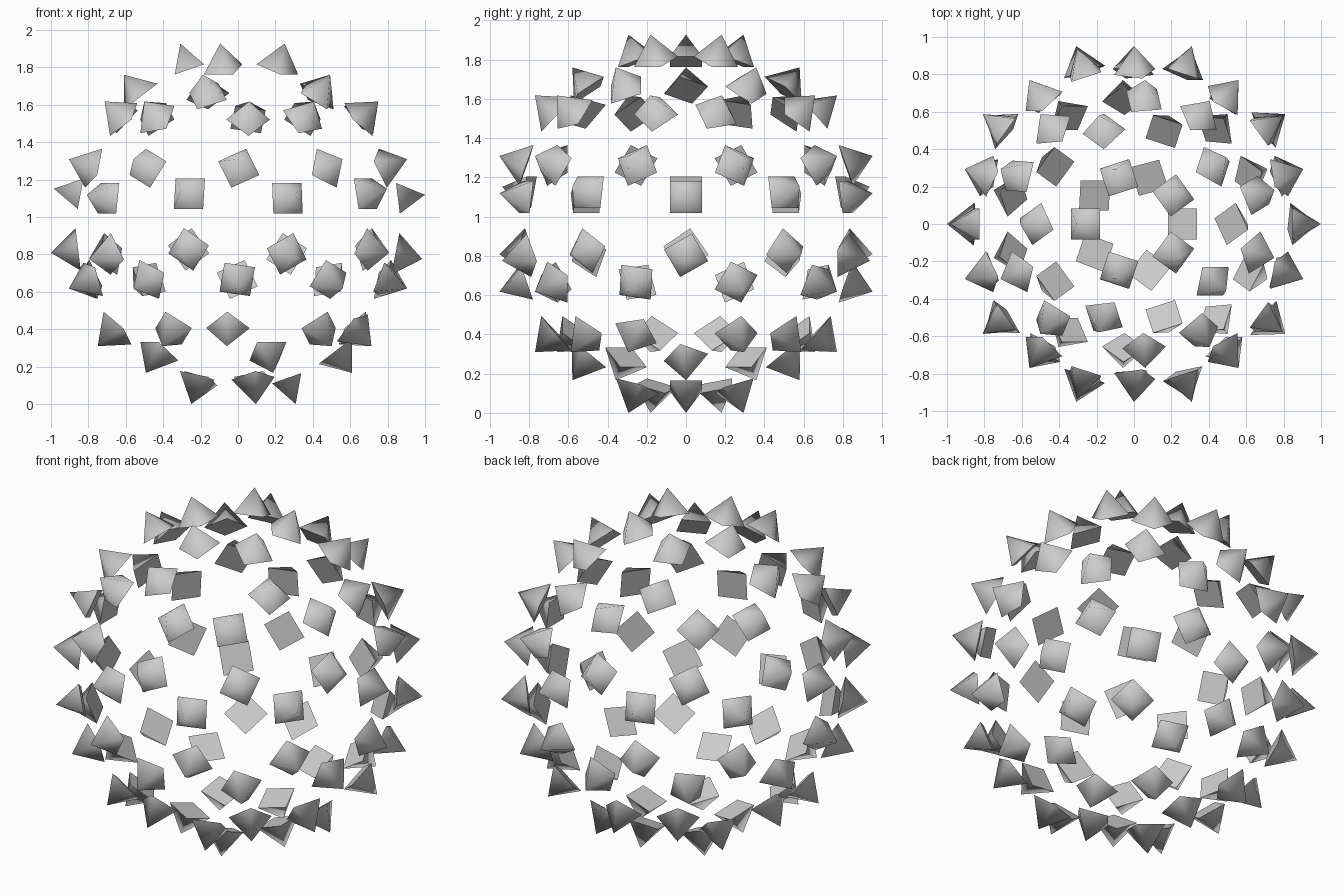
import bpy, bmesh
from mathutils import Vector

if "Cube" in bpy.data.objects:
    bpy.data.objects.remove(bpy.data.objects["Cube"])

SCALE = 0.917      # radius of the guide sphere carrying the pyramids
HALF = 0.0825      # half side of a pyramid base
HEIGHT = 0.146     # pyramid height
CENTRE = Vector((0, 0, 0.965))


def add_pyramid(bm, tri, edge):
    """Square pyramid on a guide triangle, base lined up with one edge."""
    a, b, c = tri
    n = (b - a).cross(c - a).normalized()
    mid = (a + b + c) / 3
    if n.dot(mid) < 0:
        n = -n
    u = (edge[1] - edge[0]).normalized()
    v = n.cross(u)
    o = CENTRE + mid * SCALE
    base = [bm.verts.new(o + u * (sx * HALF) + v * (sy * HALF))
            for sx, sy in ((-1, -1), (1, -1), (1, 1), (-1, 1))]
    tip = bm.verts.new(o + n * HEIGHT)
    bottom = bm.faces.new(base[::-1])
    for i in range(4):
        bm.faces.new((base[i], base[(i + 1) % 4], tip)).smooth = True
    # crisp rim round the flat base
    for e in bottom.edges:
        e.smooth = False


# guide: icosahedron, each face split in four on the unit sphere
guide = bmesh.new()
bmesh.ops.create_icosphere(guide, subdivisions=1, radius=1.0)
bm = bmesh.new()
for f in guide.faces:
    p, q, r = [v.co.normalized() for v in f.verts]
    pq, qr, rp = (p + q).normalized(), (q + r).normalized(), (r + p).normalized()
    add_pyramid(bm, (p, pq, rp), (p, pq))
    add_pyramid(bm, (q, qr, pq), (qr, pq))
    add_pyramid(bm, (r, rp, qr), (rp, qr))
    add_pyramid(bm, (pq, qr, rp), (rp, pq))
guide.free()

# rest the ball of pyramids on z = 0
low = min(v.co.z for v in bm.verts)
bmesh.ops.translate(bm, verts=bm.verts, vec=(0, 0, -low))

mesh = bpy.data.meshes.new("pyramid_ball")
bm.to_mesh(mesh)
bm.free()
obj = bpy.data.objects.new("pyramid_ball", mesh)
bpy.context.collection.objects.link(obj)
